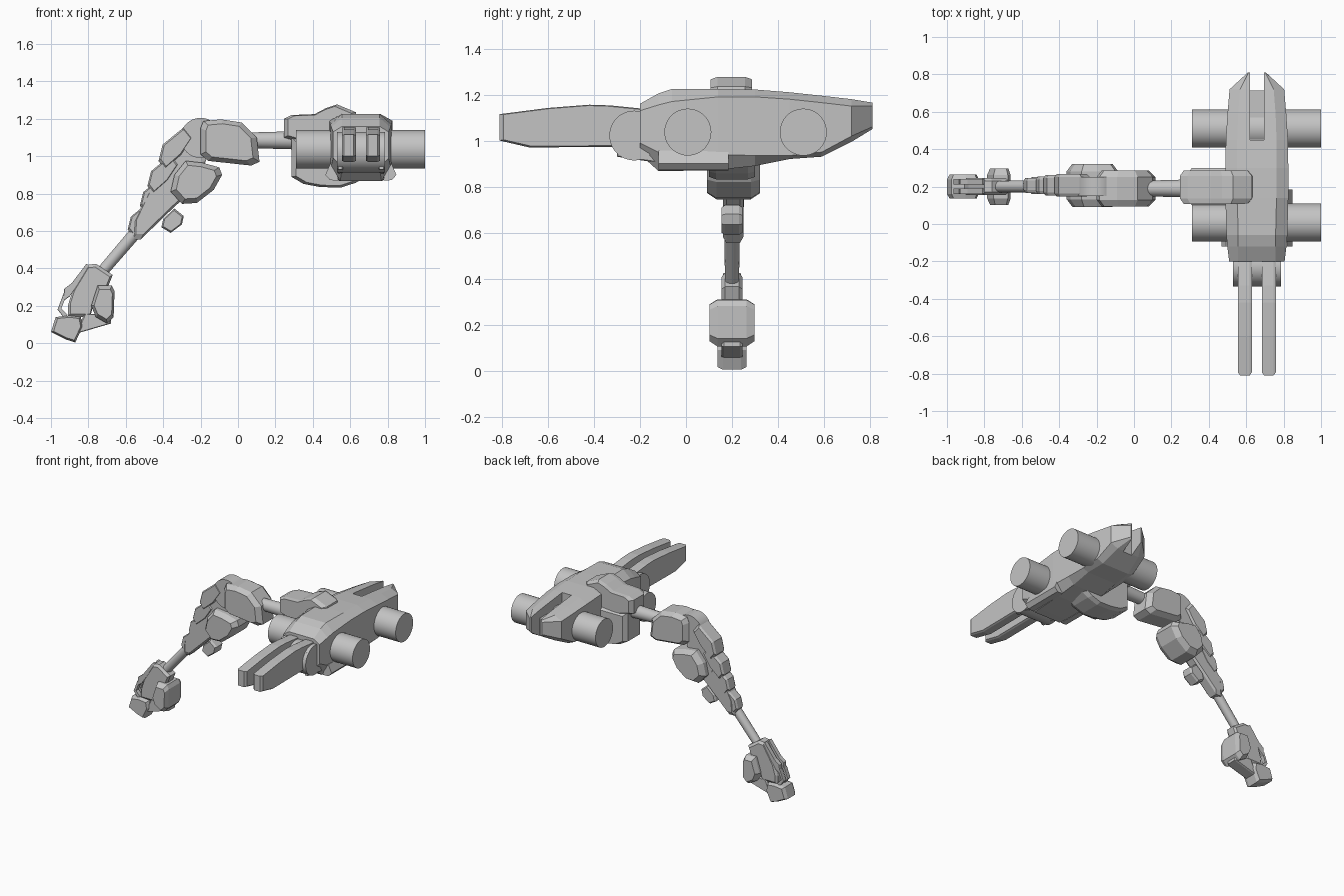
import bpy, bmesh, math
from mathutils import Vector

grey = bpy.data.materials.new("light grey")
grey.diffuse_color = (0.55, 0.55, 0.55, 1)
CX, CY = 0.657, 0.2   # body centre plane, arm centre plane


def make(name, rings):
    """Skin a stack of equal-length rings and cap both ends."""
    bm = bmesh.new()
    vs = [[bm.verts.new(p) for p in r] for r in rings]
    n = len(rings[0])
    for a, b in zip(vs, vs[1:]):
        for i in range(n):
            j = (i + 1) % n
            bm.faces.new((a[i], a[j], b[j], b[i]))
    bm.faces.new(vs[0][::-1])
    bm.faces.new(vs[-1])
    bmesh.ops.recalc_face_normals(bm, faces=bm.faces)
    me = bpy.data.meshes.new(name)
    bm.to_mesh(me)
    bm.free()
    ob = bpy.data.objects.new(name, me)
    bpy.context.collection.objects.link(ob)
    me.materials.append(grey)
    return ob


def plate(name, pts, mid, half, cham=0.03, shrink=0.8, axis='y'):
    """Profile pushed out along an axis, with sloped rims on both sides."""
    c = [sum(p[k] for p in pts) / len(pts) for k in (0, 1)]
    rings = []
    for d, s in ((-half, shrink), (-half + cham, 1), (half - cham, 1), (half, shrink)):
        ring = [(c[0] + (u - c[0]) * s, c[1] + (v - c[1]) * s) for u, v in pts]
        rings.append([(u, mid + d, v) if axis == 'y' else (mid + d, u, v) for u, v in ring])
    return make(name, rings)


def rod(name, a, b, r, r2=None, n=32):
    a, b = Vector(a), Vector(b)
    bpy.ops.mesh.primitive_cone_add(vertices=n, radius1=r, radius2=r2 or r,
                                    depth=(b - a).length, location=(a + b) / 2)
    ob = bpy.context.object
    ob.rotation_euler = (b - a).to_track_quat('Z', 'Y').to_euler()
    ob.name = name
    ob.data.materials.append(grey)
    bpy.ops.object.shade_smooth_by_angle(angle=math.radians(40))
    return ob


def cutter(target, x0, x1, y0, y1, z0, z1):
    ob = make("slot_cutter", [[(x0, y0, z), (x1, y0, z), (x1, y1, z), (x0, y1, z)] for z in (z0, z1)])
    ob.hide_render = True
    ob.hide_set(True)
    m = target.modifiers.new("slot", 'BOOLEAN')
    m.operation, m.solver, m.object = 'DIFFERENCE', 'EXACT', ob


# Main hull: eight-sided sections along y
# y, top half width, half width, bottom half width, top, shoulder, lower edge, bottom
hull_sections = [
    (-0.20, 0.10, 0.148, 0.10, 1.16, 1.13, 0.99, 0.94),
    (-0.12, 0.10, 0.158, 0.11, 1.205, 1.155, 0.95, 0.868),
    (-0.06, 0.10, 0.163, 0.115, 1.225, 1.17, 0.95, 0.868),
    (0.14, 0.105, 0.168, 0.12, 1.225, 1.19, 0.94, 0.872),
    (0.30, 0.105, 0.168, 0.12, 1.222, 1.19, 0.935, 0.89),
    (0.45, 0.105, 0.166, 0.12, 1.21, 1.18, 0.935, 0.92),
    (0.59, 0.10, 0.157, 0.11, 1.195, 1.165, 0.95, 0.93),
    (0.72, 0.09, 0.146, 0.09, 1.18, 1.15, 1.02, 0.995),
    (0.81, 0.045, 0.048, 0.045, 1.165, 1.15, 1.06, 1.05),
]
rings = []
for y, wt, w, wb, zt, zs, zl, zb in hull_sections:
    right = [(wb, zb), (w, zl), (w, zs), (wt, zt)]
    rings.append([(CX + x, y, z) for x, z in right] + [(CX - x, y, z) for x, z in right[::-1]])
hull = make("hull", rings)
cutter(hull, 0.62, 0.695, 0.715, 0.9, 0.8, 1.4)
cutter(hull, 0.62, 0.695, 0.45, 0.9, 1.12, 1.4)

# Side drums running across the hull
for i, y in enumerate((0.008, 0.51)):
    rod(f"drum_{i}", (0.31, y, 1.037), (1.0, y, 1.037), 0.102, n=48)

# Front prongs, hinge drum and lower side rails
prong = [(-0.81, 1.0), (-0.81, 1.115), (-0.6, 1.142), (-0.42, 1.156), (-0.33, 1.153),
         (-0.1, 1.13), (-0.1, 0.975), (-0.68, 0.97)]
for s in (-1, 1):
    x = CX + s * 0.064
    plate(f"prong_{s}", prong, x, 0.037, 0.012, 0.95, 'x')
    plate(f"hinge_cheek_{s}", [(-0.3, 0.93), (-0.3, 1.1), (-0.1, 1.12), (-0.1, 0.9)],
          CX + s * 0.11, 0.015, 0.005, 0.95, 'x')
    rail = [(0.135, 0.95), (0.165, 0.958), (0.19, 0.9), (0.165, 0.872), (0.12, 0.87)]
    make(f"side_rail_{s}", [[(CX + s * x, y, z) for x, z in rail] for y in (-0.12, 0.185)])
rod("hinge_drum", (0.528, -0.225, 1.022), (0.785, -0.225, 1.022), 0.108, n=48)

# Arm mount on the hull
plate("mount_top", [(0.245, 1.10), (0.245, 1.20), (0.285, 1.22), (0.41, 1.225), (0.47, 1.257),
                    (0.53, 1.277), (0.63, 1.235), (0.66, 1.1), (0.35, 1.07)], 0.197, 0.09, 0.03, 0.88)
plate("mount_bottom", [(0.285, 1.1), (0.285, 0.89), (0.35, 0.852), (0.44, 0.835), (0.55, 0.832),
                       (0.63, 0.858), (0.70, 0.9), (0.70, 1.1)], 0.2, 0.1, 0.03, 0.88)

# Upper arm
rod("upper_arm_rod", (0.0, 0.19, 1.085), (0.36, 0.19, 1.085), 0.04, 0.05)
plate("shoulder_block", [(-0.2, 1.01), (-0.2, 1.15), (-0.185, 1.188), (-0.09, 1.197), (0.02, 1.18),
                         (0.10, 1.10), (0.115, 0.97), (0.07, 0.95), (-0.16, 0.975)], 0.19, 0.096, 0.035, 0.8)
rod("elbow_disc", (-0.2, 0.15, 1.098), (-0.2, 0.25, 1.098), 0.107, n=48)

# Forearm core and bulky side guard
plate("forearm_core", [(-0.31, 1.13), (-0.22, 1.12), (-0.17, 0.98), (-0.22, 0.84), (-0.35, 0.72),
                       (-0.52, 0.555), (-0.565, 0.555), (-0.56, 0.64), (-0.47, 0.83), (-0.40, 1.0)],
      0.205, 0.045, 0.015, 0.9)
plate("forearm_guard", [(-0.28, 0.975), (-0.19, 0.965), (-0.10, 0.94), (-0.085, 0.90), (-0.13, 0.82),
                        (-0.22, 0.75), (-0.30, 0.745), (-0.36, 0.81), (-0.34, 0.90)], 0.207, 0.115, 0.04, 0.78)

# Overlapping forearm scales
for i, (x, z, s, h) in enumerate(((-0.315, 1.04, 1.1, 0.06), (-0.385, 0.90, 1.0, 0.054),
                                  (-0.435, 0.79, 0.9, 0.046), (-0.505, 0.66, 0.85, 0.04))):
    scale = [(0.03, 0.11), (-0.08, 0.02), (-0.10, -0.06), (-0.07, -0.10), (0.01, -0.03), (0.07, 0.06)]
    plate(f"forearm_scale_{i}", [(x + a * s, z + b * s) for a, b in scale], 0.207, h, 0.015, 0.85)
plate("forearm_spur", [(-0.41, 0.62), (-0.40, 0.665), (-0.34, 0.72), (-0.29, 0.68), (-0.30, 0.635),
                       (-0.36, 0.59)], 0.2, 0.045, 0.015, 0.85)

# Wrist rod
rod("wrist_rod", (-0.48, 0.2, 0.67), (-0.78, 0.2, 0.32), 0.034, 0.03)

# Hand
plate("palm", [(-0.80, 0.42), (-0.76, 0.425), (-0.67, 0.365), (-0.70, 0.29), (-0.76, 0.26),
               (-0.79, 0.14), (-0.91, 0.14), (-0.91, 0.20), (-0.885, 0.28)], 0.2, 0.045, 0.015, 0.88)
plate("knuckle_block", [(-0.75, 0.31), (-0.675, 0.308), (-0.66, 0.28), (-0.665, 0.14), (-0.70, 0.105),
                        (-0.76, 0.14), (-0.785, 0.2)], 0.2, 0.098, 0.035, 0.78)
plate("lower_link", [(-0.87, 0.05), (-0.68, 0.105), (-0.68, 0.15), (-0.82, 0.16)], 0.2, 0.045, 0.01, 0.9)
plate("toe", [(-1.0, 0.06), (-0.975, 0.14), (-0.90, 0.148), (-0.84, 0.14), (-0.83, 0.09), (-0.87, 0.004),
              (-0.92, 0.02)], 0.2, 0.064, 0.025, 0.85)
for s in (-1, 1):
    y = 0.2 + s * 0.025
    plate(f"finger_upper_{s}", [(-0.81, 0.425), (-0.79, 0.41), (-0.90, 0.25), (-0.935, 0.225), (-0.93, 0.29),
                                (-0.89, 0.32)], y, 0.015, 0.004, 0.95)
    plate(f"finger_lower_{s}", [(-0.935, 0.26), (-0.92, 0.25), (-0.945, 0.185), (-0.91, 0.15), (-0.93, 0.135),
                                (-0.965, 0.18)], y, 0.015, 0.004, 0.95)
